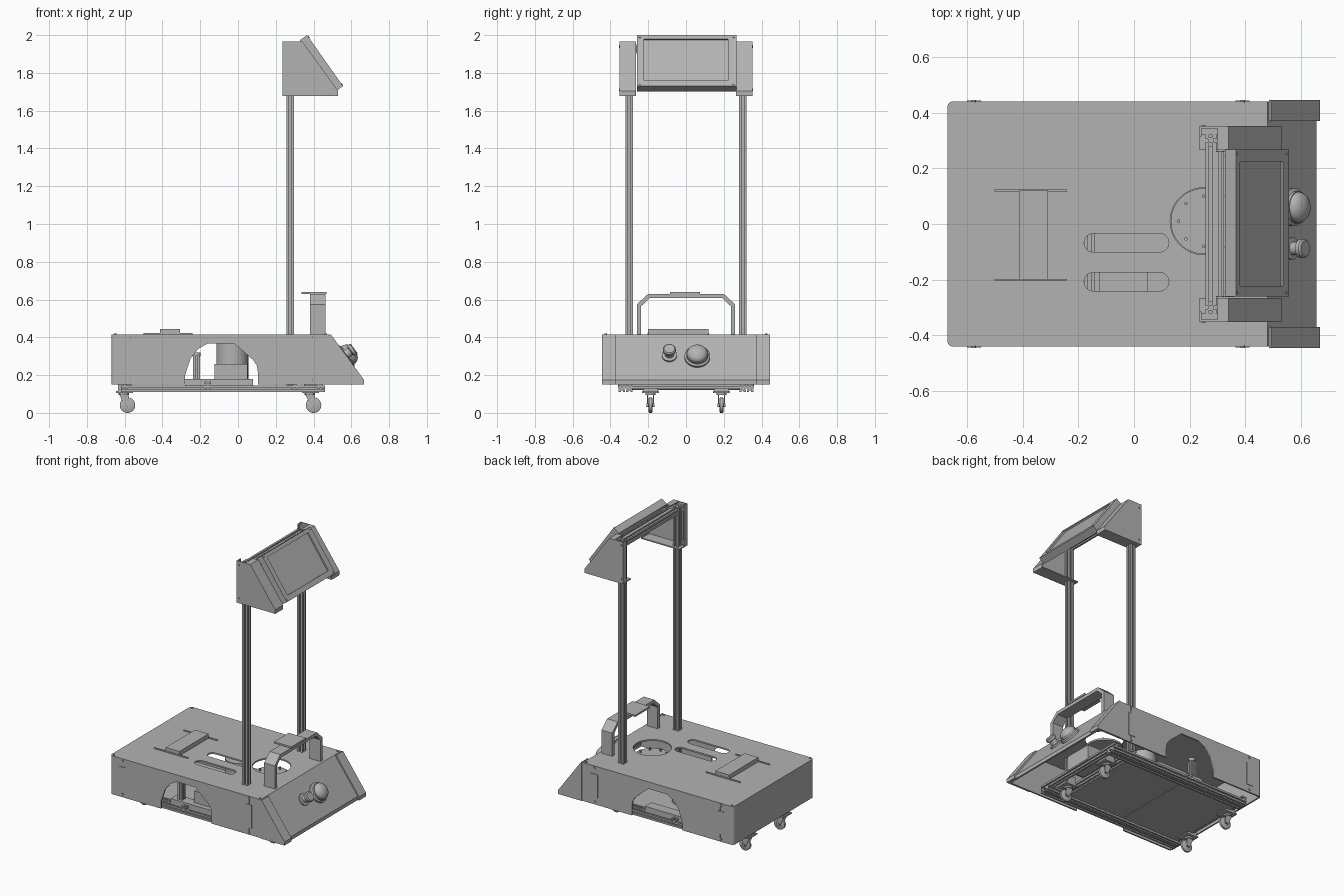
import bpy, bmesh, math
from mathutils import Vector, Matrix

if "Cube" in bpy.data.objects:
    bpy.data.objects.remove(bpy.data.objects["Cube"])

grey = bpy.data.materials.new("metal_grey")
grey.use_nodes = True
COL = (0.45, 0.45, 0.45, 1)
grey.diffuse_color = COL
grey.node_tree.nodes["Principled BSDF"].inputs["Base Color"].default_value = COL


def finish(name, bm):
    bmesh.ops.recalc_face_normals(bm, faces=bm.faces)
    me = bpy.data.meshes.new(name)
    bm.to_mesh(me)
    bm.free()
    me.materials.append(grey)
    ob = bpy.data.objects.new(name, me)
    bpy.context.collection.objects.link(ob)
    return ob


def prism(name, pts, axis, a, b, round_x=None):
    """Extrude a 2D outline along an axis from a to b."""
    place = {"x": lambda p, t: (t, p[0], p[1]),
             "y": lambda p, t: (p[0], t, p[1]),
             "z": lambda p, t: (p[0], p[1], t)}[axis]
    bm = bmesh.new()
    face = bm.faces.new([bm.verts.new(place(p, a)) for p in pts])
    new = bmesh.ops.extrude_face_region(bm, geom=[face])["geom"]
    move = Vector(place((0, 0), b - a))
    bmesh.ops.translate(bm, vec=move, verts=[v for v in new if isinstance(v, bmesh.types.BMVert)])
    if round_x is not None:
        edges = [e for e in bm.edges if all(abs(v.co.x - round_x) < 1e-4 for v in e.verts)
                 and abs(e.verts[0].co.z - e.verts[1].co.z) > 0.01]
        bmesh.ops.bevel(bm, geom=edges, offset=0.02, segments=4, affect="EDGES", profile=0.5)
    return finish(name, bm)


def box(name, x, y, z):
    return prism(name, [(x[0], y[0]), (x[1], y[0]), (x[1], y[1]), (x[0], y[1])], "z", *z)


def lathe(name, profile, origin, direction, steps=32):
    """Revolve (radius, height) points round a direction."""
    bm = bmesh.new()
    vs = [bm.verts.new((r, 0, h)) for r, h in profile]
    es = [bm.edges.new(p) for p in zip(vs, vs[1:])]
    bmesh.ops.spin(bm, geom=vs + es, cent=(0, 0, 0), axis=(0, 0, 1),
                   angle=math.tau, steps=steps, use_duplicate=False)
    bmesh.ops.remove_doubles(bm, verts=bm.verts, dist=1e-5)
    rot = Vector((0, 0, 1)).rotation_difference(Vector(direction)).to_matrix().to_4x4()
    bmesh.ops.transform(bm, matrix=Matrix.Translation(origin) @ rot, verts=bm.verts)
    for f in bm.faces:
        f.smooth = True
    for e in bm.edges:
        if len(e.link_faces) == 2 and e.calc_face_angle(0) > 0.6:
            e.smooth = False
    return finish(name, bm)


def rod(name, r, origin, direction, length, steps=24):
    return lathe(name, [(0, 0), (r, 0), (r, length), (0, length)], origin, direction, steps)


def cut(ob, cutters):
    for c in cutters:
        m = ob.modifiers.new("cut", "BOOLEAN")
        m.operation, m.solver, m.object = "DIFFERENCE", "EXACT", c
    dg = bpy.context.evaluated_depsgraph_get()
    ob.data = bpy.data.meshes.new_from_object(ob.evaluated_get(dg))
    ob.modifiers.clear()
    for c in cutters:
        bpy.data.objects.remove(c)


def rail(name, axis, cu, cv, a, b, s=0.02):
    """Slotted square extrusion."""
    quarter = [(s, -s), (s, -0.3 * s), (0.5 * s, -0.3 * s), (0.5 * s, 0.3 * s), (s, 0.3 * s)]
    pts = []
    for k in range(4):
        c, d = [(1, 0), (0, 1), (-1, 0), (0, -1)][k]
        pts += [(cu + c * u - d * v, cv + d * u + c * v) for u, v in quarter]
    return prism(name, pts, axis, a, b)


def slot(cx, cy, half, r):
    pts = []
    for side in (1, -1):
        for k in range(13):
            t = -math.pi / 2 + math.pi * k / 12
            pts.append((cx + side * (half - r + r * math.cos(t)), cy + side * r * math.sin(t)))
    return pts


# Body shell: open-bottomed sheet metal cover with sloped nose
body = prism("body_shell", [(-.67, .15), (-.67, .415), (.48, .415), (.655, .175), (.655, .15)],
             "y", -.44, .44, round_x=-.67)
arch = [(-.28, .1), (-.28, .2), (-.25, .29), (-.21, .34), (-.16, .367), (-.02, .367),
        (.03, .325), (.08, .28), (.1, .25), (.106, .21), (.106, .1)]
cutters = [prism("cut_inside", [(-.66, .1), (-.66, .405), (.474, .405), (.643, .172), (.643, .1)],
                 "y", -.43, .43),
           prism("cut_arches", arch, "y", -.6, .6),
           rod("cut_round", .12, (.25, .01, .38), (0, 0, 1), .1, 48)]
for cy in (-.0675, -.2075):
    cutters.append(prism("cut_slot", slot(-.027, cy, .152, .033), "z", .38, .5))
for s in (-1, 1):
    for x in (-.57, .395):
        cutters.append(box("cut_seam", (x - .0015, x + .0015), sorted((s * .437, s * .5)), (.1, .5)))
cut(body, cutters)

# Nose side covers, handle parts, casters and posts, both sides
full = [(.485, .15), (.485, .415), (.492, .415), (.667, .175), (.667, .15)]
hollow = [(.47, .1), (.47, .395), (.485, .395), (.655, .165), (.655, .1)]
for s, side in ((-1, "right"), (1, "left")):
    def span(a, b):
        return sorted((s * a, s * b))
    cover = prism(side + "_nose_cover", full, "y", *span(.37, .445))
    cut(cover, [prism("cut_cover", hollow, "y", *span(.3, .437))])
    for x in (-.575, .39):
        for z in (.17, .4):
            rod(side + "_screw", .008, (x, s * .438, z), (0, s, 0), .008, 12)
        box(side + "_inner_tab", (x - .025, x + .025), span(.43, .444), (.2, .36))

    # Uprights
    rail(side + "_post", "z", .276, s * .3, .13, 1.955)

    # Display head side: outer sheet with folded flanges
    wing = [(.235, 1.677), (.53, 1.677), (.53, 1.705), (.34, 1.967), (.235, 1.967)]
    prism(side + "_head_panel", wing, "y", *span(.343, .351))
    prism(side + "_head_slope", [(.53, 1.677), (.53, 1.705), (.34, 1.967), (.332, 1.963),
                                 (.522, 1.7), (.522, 1.677)], "y", *span(.265, .351))
    box(side + "_head_floor", (.235, .53), span(.265, .351), (1.677, 1.685))
    box(side + "_head_top_flange", (.3, .34), span(.265, .351), (1.959, 1.967))
    box(side + "_head_back_flange", (.235, .243), span(.315, .351), (1.677, 1.967))
    for z in (1.71, 1.94):
        rod(side + "_head_screw", .007, (.25, s * .349, z), (0, s, 0), .006, 12)
        box(side + "_head_bracket", (.243, .3), span(.32, .345), (z - .02, z + .01))
    box(side + "_screen_mount", (.296, .36), span(.24, .262), (1.9, 1.94))

    # Chassis side rails
    for y in (.3, .34):
        rail(side + "_chassis_rail", "x", s * y, .128, -.62, .46, .018)

    # Casters
    for x in (-.585, .4):
        y = s * .188
        lathe(side + "_caster_wheel", [(0, -.011), (.034, -.011), (.041, -.007), (.041, .007),
              (.034, .011), (0, .011)], (x, y, .041), (0, 1, 0))
        rod(side + "_caster_axle", .009, (x, y - .022, .041), (0, 1, 0), .044, 12)
        fork = [(x - .012, .03), (x + .012, .03), (x + .012, .05), (x + .005, .1), (x - .045, .1)]
        for o in (-.018, .014):
            prism(side + "_caster_fork", fork, "y", y + o, y + o + .004)
        rod(side + "_caster_swivel", .027, (x - .02, y, .095), (0, 0, 1), .012)
        box(side + "_caster_plate", (x - .06, x + .03), (y - .045, y + .045), (.106, .115))
        box(side + "_caster_block", (x - .05, x + .02), (y - .04, y + .04), (.115, .17))

# Chassis cross members and floor plates
for x in (-.6, -.16, .3, .44):
    rail("chassis_cross_rail", "y", x, .148, -.36, .36, .018)
box("rear_floor_plate", (-.6, -.175), (-.285, .285), (.125, .132))
box("front_floor_plate", (-.145, .29), (-.285, .285), (.125, .132))
box("floor_joint", (-.175, -.145), (-.285, .285), (.122, .132))

# Internal equipment
box("battery_box", (-.125, .05), (-.3, -.12), (.15, .26))
rod("motor_drum", .085, (-.03, .05, .14), (0, 0, 1), .24)
for y in (-.3, .3):
    rail("inner_strut", "z", -.22, y, .14, .3, .018)
    box("inner_bracket", (-.28, .08), (y - .035, y + .035), (.145, .18))
    rod("strut_cap", .022, (-.22, y, .3), (0, 0, 1), .02)
box("control_box", (.33, .46), (-.1, .1), (.16, .26))

# Round sensor deck seen through the top opening
rod("sensor_deck", .118, (.25, .01, .345), (0, 0, 1), .012, 48)
for k in range(8):
    t = math.tau * k / 8
    rod("deck_stud", .006, (.25 + .09 * math.cos(t), .01 + .09 * math.sin(t), .355), (0, 0, 1), .02, 10)

# Raised pad on the deck and its thin guides
box("deck_pad", (-.413, -.308), (-.2, .12), (.415, .445))
for y in (-.2, .12):
    box("pad_guide", (-.5, -.24), (y - .003, y + .003), (.414, .423))
for x in (-.65, .465):
    for y in (-.425, .425):
        rod("deck_screw", .007, (x, y, .413), (0, 0, 1), .006, 12)

# Carry handle
outer = [(-.26, .41), (-.26, .575), (-.2, .63), (.2, .63), (.26, .575), (.26, .41)]
inner = [(.237, .41), (.237, .565), (.192, .607), (-.192, .607), (-.237, .565), (-.237, .41)]
prism("handle", outer + inner, "x", .382, .463)
box("handle_plate", (.335, .468), (-.085, .075), (.629, .641))

# Head beam and display
rail("head_beam", "y", .276, 1.93, -.28, .28)
rail("head_lower_beam", "y", .31, 1.935, -.26, .26, .014)
down = Vector((.19, 0, -.27)).normalized()
out = Vector((-down.z, 0, down.x))
top = Vector((.366, 0, 2.0))


def tilted(u0, u1, d0, d1):
    """Outline in the display's own slope: u down the face, d behind it."""
    pts = [top + down * u - out * d for u, d in ((u0, d0), (u1, d0), (u1, d1), (u0, d1))]
    return [(p.x, p.z) for p in pts]


frame = prism("display_frame", tilted(0, .33, 0, .048), "y", -.26, .268)
cut(frame, [prism("cut_screen", tilted(.025, .295, -.02, .01), "y", -.223, .223)])
for u in (.012, .318):
    for y in (-.245, .253):
        rod("display_screw", .006, top + down * u - out * .002 + Vector((0, y, 0)), out, .005, 10)

# Nose controls
nose_out = Vector((.24, 0, .175)).normalized()
dome = [(0, -.01), (.068, -.01), (.068, .012), (.058, .018), (.058, .03)]
dome += [(.055 * math.cos(t), .03 + .035 * math.sin(t)) for t in [math.pi / 16 * k for k in range(8)]]
lathe("large_button", dome + [(0, .065)], (.567, .06, .295), nose_out)
lathe("small_knob", [(0, -.01), (.04, -.01), (.04, .01), (.024, .012), (.024, .04), (.034, .045),
                     (.034, .06), (.028, .066), (0, .066)], (.562, -.088, .302), nose_out)
